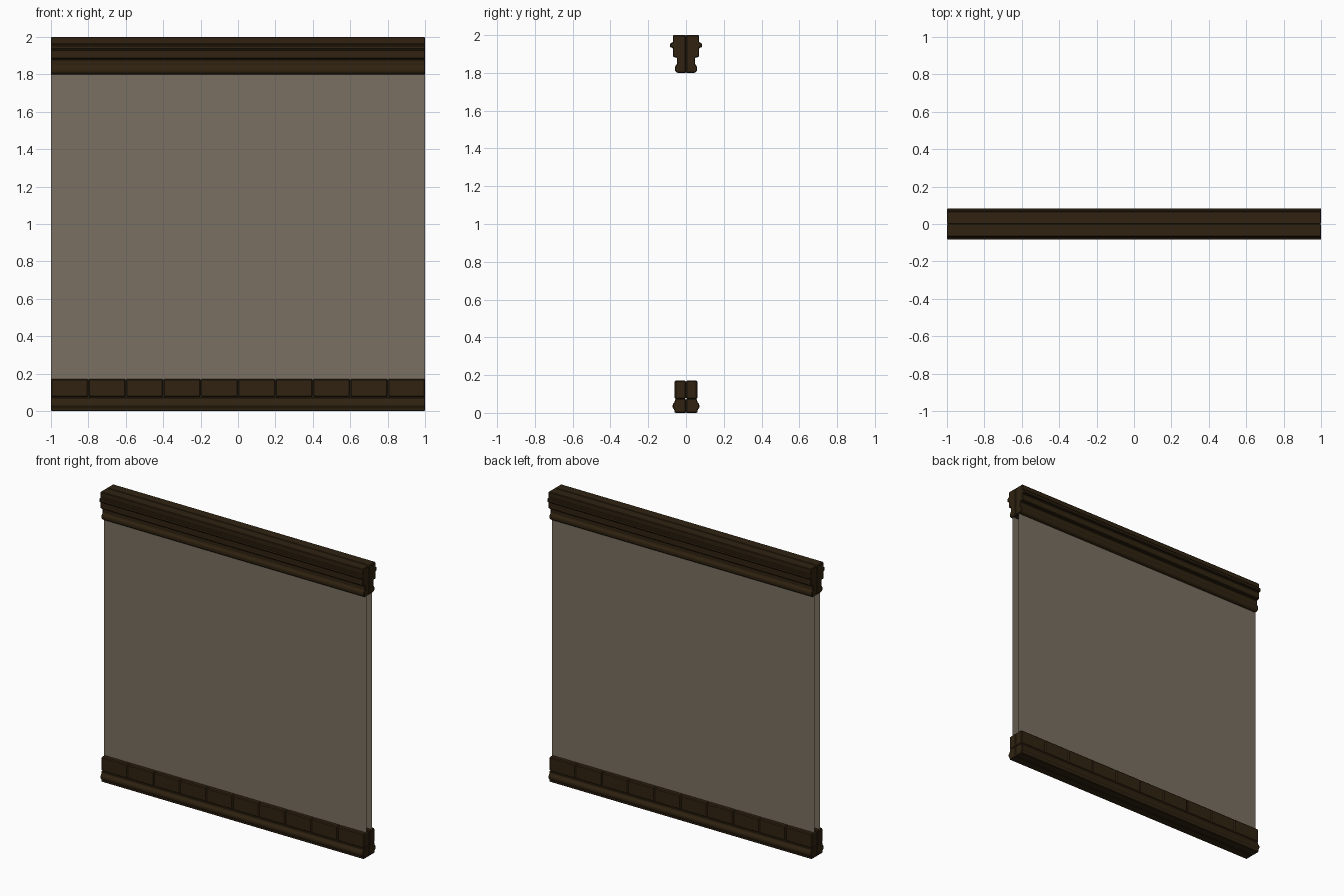
import bpy, bmesh

if "Cube" in bpy.data.objects:
    bpy.data.objects.remove(bpy.data.objects["Cube"])


def material(name, rgb):
    m = bpy.data.materials.new(name)
    m.diffuse_color = (*rgb, 1.0)
    m.use_nodes = True
    m.node_tree.nodes["Principled BSDF"].inputs["Base Color"].default_value = m.diffuse_color
    return m


WOOD = material("dark wood", (0.029, 0.0165, 0.0055))
PLASTER = material("grey brown plaster", (0.195, 0.163, 0.122))


def finish(name, bm, mat, bevel=0.0):
    bmesh.ops.recalc_face_normals(bm, faces=bm.faces)
    me = bpy.data.meshes.new(name)
    bm.to_mesh(me)
    bm.free()
    me.materials.append(mat)
    ob = bpy.data.objects.new(name, me)
    bpy.context.collection.objects.link(ob)
    if bevel:
        mod = ob.modifiers.new("bevel", "BEVEL")
        mod.width = bevel
        mod.segments = 1
        mod.limit_method = 'ANGLE'
        mod.angle_limit = 0.6
    return ob


def moulding(name, profile, side, x0, x1, bevel):
    """Extrude a (depth, height) profile along x on one side of the wall."""
    bm = bmesh.new()
    face = bm.faces.new([bm.verts.new((x0, side * y, z)) for y, z in profile])
    ext = bmesh.ops.extrude_face_region(bm, geom=[face])
    verts = [g for g in ext["geom"] if isinstance(g, bmesh.types.BMVert)]
    bmesh.ops.translate(bm, verts=verts, vec=(x1 - x0, 0, 0))
    return finish(name, bm, WOOD, bevel)


CORNICE = [(0, 1.8), (0.048, 1.8), (0.059, 1.812), (0.059, 1.832), (0.048, 1.847),
           (0.048, 1.881), (0.069, 1.884), (0.069, 1.932), (0.084, 1.935),
           (0.084, 1.957), (0.069, 1.962), (0.069, 2.0), (0, 2.0)]
BASE = [(0, 0), (0.06, 0), (0.062, 0.018), (0.071, 0.026), (0.071, 0.044),
        (0.059, 0.06), (0.059, 0.074), (0, 0.074)]
BLOCK = [(0, 0.074), (0.06, 0.074), (0.06, 0.172), (0, 0.172)]

for side, label in ((-1, "front"), (1, "back")):
    # thin wall sheet
    bm = bmesh.new()
    y = side * 0.03
    bm.faces.new([bm.verts.new(p) for p in
                  ((-1, y, 0.01), (1, y, 0.01), (1, y, 1.99), (-1, y, 1.99))])
    if side > 0:
        for f in bm.faces:
            f.normal_flip()
    me = bpy.data.meshes.new(label + "_wall_sheet")
    bm.to_mesh(me)
    bm.free()
    me.materials.append(PLASTER)
    bpy.context.collection.objects.link(bpy.data.objects.new(label + "_wall_sheet", me))

    # long mouldings
    moulding(label + "_cornice", CORNICE, side, -1, 1, 0.004)
    moulding(label + "_base_rail", BASE, side, -1, 1, 0.004)

    # row of ten skirting blocks
    for i in range(10):
        x = -1 + 0.2 * i
        moulding(f"{label}_skirting_block_{i + 1}", BLOCK, side, x, x + 0.2, 0.006)
